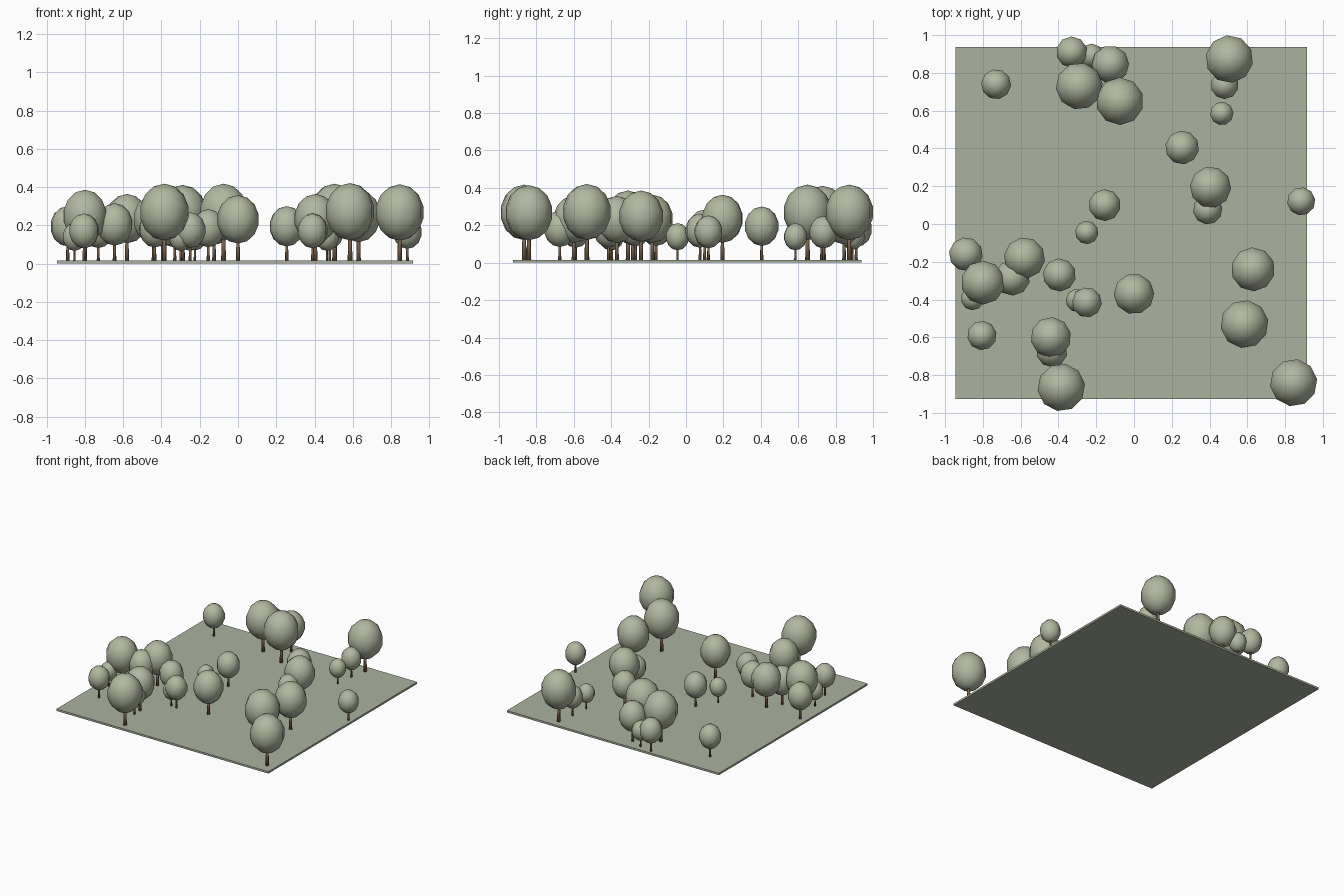
import bpy, bmesh, math, random
from mathutils import Matrix

if "Cube" in bpy.data.objects:
    bpy.data.objects.remove(bpy.data.objects["Cube"])

random.seed(4)


def material(name, rgb):
    m = bpy.data.materials.new(name)
    m.diffuse_color = (*rgb, 1)
    m.use_nodes = True
    m.node_tree.nodes["Principled BSDF"].inputs["Base Color"].default_value = m.diffuse_color
    return m


LEAF = material("sage foliage", (0.44, 0.48, 0.35))
GRASS = material("sage grass", (0.41, 0.45, 0.34))
BARK = material("brown bark", (0.19, 0.125, 0.07))
BASE = 0.015  # ground thickness


def add_object(name, bm, mat, smooth):
    me = bpy.data.meshes.new(name)
    for f in bm.faces:
        f.smooth = smooth
    bm.to_mesh(me)
    bm.free()
    me.materials.append(mat)
    ob = bpy.data.objects.new(name, me)
    bpy.context.collection.objects.link(ob)


# Ground slab
bm = bmesh.new()
bmesh.ops.create_cube(bm, size=1, matrix=Matrix.Translation((-0.015, 0.006, BASE / 2))
                      @ Matrix.Diagonal((1.86, 1.864, BASE, 1)))
add_object("ground", bm, GRASS, False)

# Trees: x, y, crown radius
TREES = [
    (-.73, .74, .08), (-.33, .91, .083), (-.225, .89, .065), (-.125, .845, .10),
    (-.29, .73, .125), (-.075, .65, .127), (.505, .873, .127), (.48, .735, .074),
    (.465, .585, .062), (.255, .405, .09), (.405, .195, .11), (.39, .075, .078),
    (.885, .12, .075), (-.155, .10, .085), (-.25, -.045, .062), (-.89, -.16, .09),
    (-.58, -.18, .11), (-.645, -.285, .095), (-.80, -.31, .117), (-.855, -.395, .062),
    (-.395, -.27, .088), (-.30, -.405, .062), (-.25, -.415, .08), (0, -.37, .108),
    (-.805, -.59, .078), (-.44, -.60, .108), (-.435, -.675, .083), (-.385, -.865, .127),
    (.63, -.24, .117), (.585, -.53, .128), (.845, -.84, .126),
]

for i, (x, y, r) in enumerate(TREES, 1):
    spin = Matrix.Rotation(random.uniform(0, math.tau), 4, 'Z')
    # Egg-shaped crown, size and height follow the radius
    bm = bmesh.new()
    bmesh.ops.create_uvsphere(bm, u_segments=10, v_segments=7, radius=1,
                              matrix=Matrix.Translation((x, y, BASE + 2.0 * r)) @ spin
                              @ Matrix.Diagonal((r * 1.02, r * 1.02, r * 1.17, 1)))
    add_object(f"crown_{i}", bm, LEAF, True)
    # Tapered trunk reaching into the crown
    h = 1.1 * r
    bm = bmesh.new()
    bmesh.ops.create_cone(bm, cap_ends=True, segments=7, radius1=0.105 * r, radius2=0.075 * r,
                          depth=h, matrix=Matrix.Translation((x, y, BASE + h / 2)) @ spin)
    add_object(f"trunk_{i}", bm, BARK, True)
